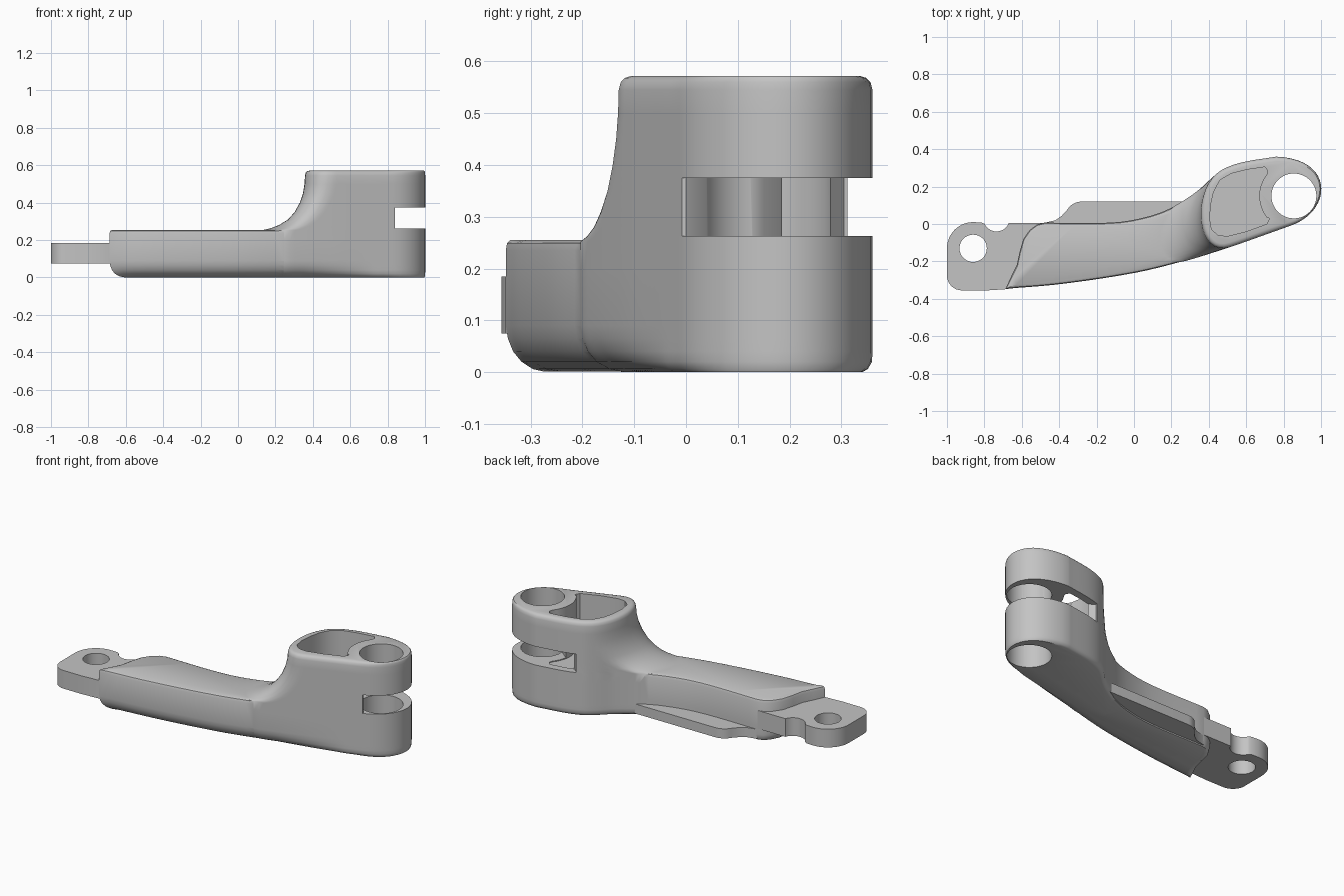
import bpy
import bmesh
import math
from mathutils import Vector
from mathutils.geometry import interpolate_bezier

cube = bpy.data.objects.get("Cube")
if cube:
    bpy.data.objects.remove(cube, do_unlink=True)

grey = bpy.data.materials.new("cast grey")
grey.use_nodes = True
grey.diffuse_color = (0.55, 0.55, 0.55, 1)
grey.node_tree.nodes["Principled BSDF"].inputs["Base Color"].default_value = grey.diffuse_color


def loft(name, rings):
    """Skin a stack of closed rings with equal point counts."""
    bm = bmesh.new()
    rows = [[bm.verts.new(p) for p in ring] for ring in rings]
    n = len(rows[0])
    for low, high in zip(rows, rows[1:]):
        for i in range(n):
            j = (i + 1) % n
            bm.faces.new((low[i], low[j], high[j], high[i]))
    bm.faces.new(rows[0][::-1])
    bm.faces.new(rows[-1])
    bmesh.ops.recalc_face_normals(bm, faces=bm.faces)
    mesh = bpy.data.meshes.new(name)
    bm.to_mesh(mesh)
    bm.free()
    mesh.materials.append(grey)
    obj = bpy.data.objects.new(name, mesh)
    bpy.context.collection.objects.link(obj)
    return obj


def prism(name, outline, low, high):
    return loft(name, [[(x, y, z) for x, y in outline] for z in (low, high)])


def arc(cx, cy, r, start, end, n):
    steps = [math.radians(start + (end - start) * i / n) for i in range(n + 1)]
    return [(cx + r * math.cos(a), cy + r * math.sin(a)) for a in steps]


def combine(obj, tool, operation):
    mod = obj.modifiers.new(operation, 'BOOLEAN')
    mod.object, mod.operation, mod.solver = tool, operation, 'EXACT'
    bpy.context.view_layer.objects.active = obj
    bpy.ops.object.modifier_apply(modifier=mod.name)
    bpy.data.objects.remove(tool, do_unlink=True)


def clamp(v, low=0.0, high=1.0):
    return max(low, min(high, v))


def smooth_curve(keys):
    """Return y(x) as a cubic through the key points."""
    def slope(i):
        a, b = keys[max(i - 1, 0)], keys[min(i + 1, len(keys) - 1)]
        return (b[1] - a[1]) / (b[0] - a[0])

    def y(x):
        i = 0
        while i < len(keys) - 2 and x > keys[i + 1][0]:
            i += 1
        (x0, y0), (x1, y1) = keys[i], keys[i + 1]
        d = x1 - x0
        t = (x - x0) / d
        return (y0 * (1 + 2 * t) * (1 - t) ** 2 + slope(i) * d * t * (1 - t) ** 2
                + y1 * t * t * (3 - 2 * t) + slope(i + 1) * d * t * t * (t - 1))
    return y


# Plan curves shared by arm and head
front = smooth_curve([(-0.7, -0.35), (-0.4, -0.325), (0, -0.265), (0.25, -0.205),
                      (0.5, -0.128), (0.7, -0.058), (0.84, -0.008)])
back = smooth_curve([(-0.5, 0.01), (-0.1, 0.012), (0.1, 0.05), (0.24, 0.11), (0.35, 0.185),
                     (0.42, 0.25), (0.48, 0.295), (0.58, 0.33), (0.76, 0.36)])
nose = [Vector(p) for p in interpolate_bezier(
    Vector((0.84, -0.008, 0)), Vector((1.06, 0.07, 0)),
    Vector((1.075, 0.35, 0)), Vector((0.76, 0.36, 0)), 22)]
HALF = 24


def sweep(curve, a, b):
    return [Vector((x, curve(x), 0)) for x in (a + (b - a) * i / HALF for i in range(HALF + 1))]


def ring(z, xl, small, big, left_end=None):
    """Plan outline at height z: small trims all round, big trims the arm's front and left."""
    f0, b0 = (-0.69, -0.48) if left_end else (xl + 0.15, xl + 0.105)
    front_pts = sweep(front, f0, 0.84)
    back_pts = sweep(back, 0.76, b0)
    if left_end:
        cap = [Vector((x, y, 0)) for x, y in left_end]
    else:
        b, f = back_pts[-1], front_pts[0]
        db = (back_pts[-2] - b).normalized()
        df = (front_pts[1] - f).normalized()
        cap = interpolate_bezier(b, b - db * 0.19, f - df * 0.2, f, 18)[1:-1]
    pts = front_pts + nose[1:-1] + back_pts + cap
    out = []
    for i, p in enumerate(pts):
        d = pts[(i + 1) % len(pts)] - pts[i - 1]
        normal = Vector((d.y, -d.x, 0)).normalized()
        q = p - normal * small * clamp(1 - (p.x - 0.78) * 4, 0.3)
        fade = clamp((0.75 - p.x) / 0.4)
        q.y += big * fade * clamp(1 - (p.y - front(min(p.x, 0.84))) / 0.2)
        q.x += big * clamp(1 - (p.x + 0.7) / 0.2)
        out.append((q.x, q.y, z))
    return out


base = [(0, 0.02, 0.065), (0.006, 0.009, 0.048), (0.02, 0.001, 0.03),
        (0.04, 0, 0.014), (0.065, 0, 0.004), (0.09, 0, 0)]

# Arm with rounded lower front edge
end = [(-0.52, 0.0), (-0.56, -0.03), (-0.595, -0.08), (-0.615, -0.15),
       (-0.63, -0.22), (-0.66, -0.28)]
arm_layers = base + [(0.235, 0, 0), (0.249, 0.005, 0), (0.255, 0.018, 0)]
arm = loft("arm", [ring(z + (0.001 if z == 0 else 0), 0, s + 0.003, b, end) for z, s, b in arm_layers])

# Clevis head sweeping up out of the arm
rise = [(0.2, 0.13), (0.252, 0.13), (0.262, 0.175), (0.28, 0.22), (0.31, 0.263), (0.35, 0.3),
        (0.4, 0.33), (0.45, 0.35), (0.5, 0.361), (0.545, 0.365)]
head_rings = [ring(z, 0.13, s, b) for z, s, b in base]
head_rings += [ring(z, xl, 0, 0) for z, xl in rise]
head_rings += [ring(z, 0.365, s, 0) for z, s in ((0.56, 0.004), (0.568, 0.012), (0.572, 0.025))]
body = loft("lever_body", head_rings)
combine(body, arm, 'UNION')

# Pocket in the top, bore and cross slot
pocket = [(0.7, 0.305), (0.6, 0.29), (0.52, 0.27), (0.46, 0.235), (0.425, 0.17), (0.41, 0.1),
          (0.405, 0.03), (0.415, -0.03), (0.45, -0.06), (0.5, -0.065), (0.6, -0.04), (0.71, 0.0)]
pocket += [(0.725, 0.03)] + arc(0.855, 0.15, 0.185, 218, 142, 10) + [(0.715, 0.285)]
combine(body, prism("pocket_cutter", pocket, 0.258, 0.7), 'DIFFERENCE')
combine(body, prism("bore_cutter", arc(0.855, 0.15, 0.12, 0, 352.5, 47), -0.1, 0.7), 'DIFFERENCE')
slot = [(0.84, -0.2), (0.84, 0.0), (0.72, 0.15), (0.52, 0.305), (0.5, 0.5), (1.2, 0.5), (1.2, -0.2)]
combine(body, prism("slot_cutter", slot, 0.263, 0.375), 'DIFFERENCE')

# Mounting tongue with notch and hole
outline = arc(-0.86, -0.13, 0.14, 90, 180, 14)
outline += arc(-0.92, -0.275, 0.08, 180, 270, 8)
outline += [(-0.8, -0.356), (-0.69, -0.349), (-0.5, -0.28), (-0.42, -0.1), (-0.48, 0.006), (-0.65, 0.006)]
outline += arc(-0.735, 0.03, 0.07, -20, -155, 12) + [(-0.815, 0.008)]
tongue = prism("mounting_tongue", outline, 0.075, 0.185)
combine(tongue, prism("hole_cutter", arc(-0.86, -0.13, 0.073, 0, 350, 35), 0, 0.4), 'DIFFERENCE')

# Thin ledge along the lower back
ledge_outline = [(0.28, 0.12), (-0.28, 0.12)] + arc(-0.28, 0.03, 0.09, 100, 150, 5)
ledge_outline += [(-0.385, 0.045), (-0.42, 0.02), (-0.48, 0.006), (-0.48, -0.1), (0.28, -0.1)]
ledge = prism("back_ledge", ledge_outline, 0.012, 0.07)

for part in (body, tongue, ledge):
    bpy.ops.object.select_all(action='DESELECT')
    part.select_set(True)
    bpy.context.view_layer.objects.active = part
    bpy.ops.object.shade_smooth_by_angle(angle=math.radians(32))
